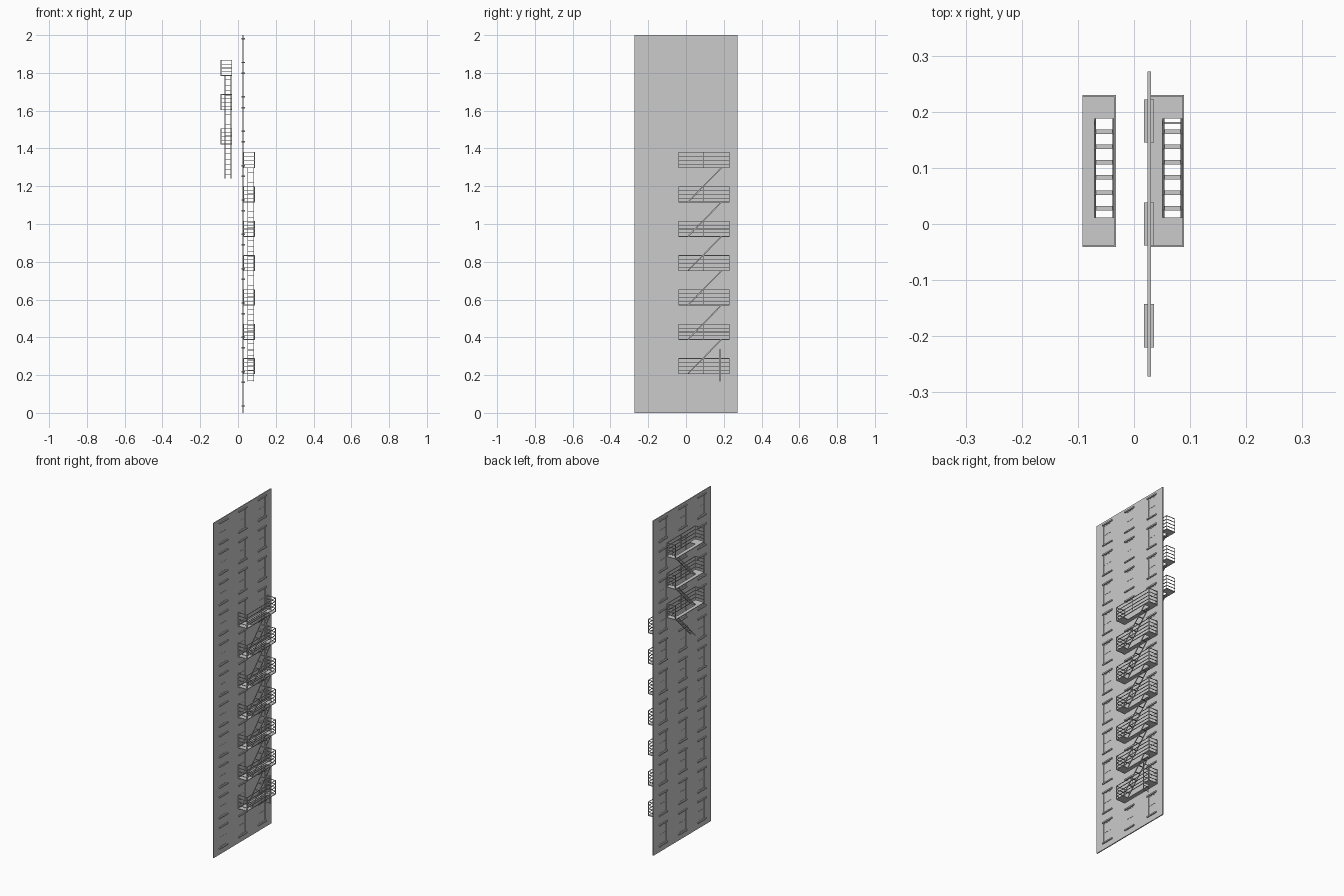
import bpy, bmesh
from math import atan2, hypot
from mathutils import Matrix, Vector

if "Cube" in bpy.data.objects:
    bpy.data.objects.remove(bpy.data.objects["Cube"])

STOREY = 2 / 11
WALL = (0.024, 0.030)
WX = sum(WALL) / 2
COLS = (-0.1815, 0.0, 0.1835)


def box(bm, x, y, z):
    """Box from (min, max) pairs."""
    size = Matrix.Diagonal((x[1] - x[0], y[1] - y[0], z[1] - z[0], 1))
    mid = Matrix.Translation(((x[0] + x[1]) / 2, (y[0] + y[1]) / 2, (z[0] + z[1]) / 2))
    bmesh.ops.create_cube(bm, size=1, matrix=mid @ size)


def slanted_bar(bm, x, a, b, depth):
    """Bar running between two (y, z) points."""
    dy, dz = b[0] - a[0], b[1] - a[1]
    m = (Matrix.Translation(((x[0] + x[1]) / 2, (a[0] + b[0]) / 2, (a[1] + b[1]) / 2))
         @ Matrix.Rotation(atan2(dz, dy), 4, 'X')
         @ Matrix.Diagonal((x[1] - x[0], hypot(dy, dz), depth, 1)))
    bmesh.ops.create_cube(bm, size=1, matrix=m)


def finish(bm, name):
    mesh = bpy.data.meshes.new(name)
    bm.to_mesh(mesh)
    bm.free()
    ob = bpy.data.objects.new(name, mesh)
    bpy.context.collection.objects.link(ob)
    return ob


# Wall: full-height piers plus spandrels leaving window openings
HALF = 0.032
SILL, HEAD = 0.040, 0.158
wall = bmesh.new()
edges = [-0.272] + [c + s * HALF for c in COLS for s in (-1, 1)] + [0.272]
for a, b in zip(edges[::2], edges[1::2]):
    box(wall, WALL, (a, b), (0, 2))
for c in COLS:
    y = (c - HALF, c + HALF)
    for k in range(12):
        low = 0 if k == 0 else (k - 1) * STOREY + HEAD
        high = 2 if k == 11 else k * STOREY + SILL
        box(wall, WALL, y, (low, high))
finish(wall, "wall")

# Windows: recessed pane, sash bars, sill and lintel on both faces
panes, sashes, ledges = bmesh.new(), bmesh.new(), bmesh.new()
for c in COLS:
    for k in range(11):
        z0, z1 = k * STOREY + SILL, k * STOREY + HEAD
        y0, y1 = c - HALF, c + HALF
        zm = (z0 + z1) / 2
        box(panes, (WX - 0.0008, WX + 0.0008), (y0, y1), (z0, z1))
        sx = (WX - 0.002, WX + 0.002)
        for y in ((y0, y0 + 0.004), (y1 - 0.004, y1)):
            box(sashes, sx, y, (z0, z1))
        for z in ((z0, z0 + 0.004), (zm - 0.002, zm + 0.002), (z1 - 0.004, z1)):
            box(sashes, sx, (y0 + 0.004, y1 - 0.004), z)
        for z in ((z0 - 0.007, z0), (z1, z1 + 0.008)):
            box(ledges, (WX - 0.009, WX + 0.009), (c - 0.0385, c + 0.0385), z)
finish(panes, "window_panes")
finish(sashes, "window_sashes")
finish(ledges, "sills_and_lintels")

# Fire escape measurements, relative to the platform's inner edge and floor
PX, PY = (0.0, 0.059), (-0.041, 0.230)
HX, HY = (0.021, 0.056), (0.012, 0.188)
T, BAR = 0.004, 0.003


def platform_mesh():
    bm = bmesh.new()
    # floor plate around the stair opening
    box(bm, PX, (PY[0], HY[0]), (0, T))
    box(bm, PX, (HY[1], PY[1]), (0, T))
    box(bm, (PX[0], HX[0]), HY, (0, T))
    box(bm, (HX[1], PX[1]), HY, (0, T))
    # rails on the outer side and both ends
    for i in range(1, 5):
        z = (i * 0.0207 - BAR / 2, i * 0.0207 + BAR / 2)
        box(bm, (PX[1] - BAR, PX[1]), PY, z)
        box(bm, PX, (PY[0], PY[0] + BAR), z)
        box(bm, PX, (PY[1] - BAR, PY[1]), z)
    # posts
    for y in (PY[0], 0.093, PY[1] - BAR):
        box(bm, (PX[1] - BAR, PX[1]), (y, y + BAR), (0, 0.084))
    for y in (PY[0], PY[1] - BAR):
        box(bm, (PX[0], PX[0] + BAR), (y, y + BAR), (0, 0.084))
    return bm


def stair_mesh():
    """Flight hanging down from a platform at z = 0."""
    bm = bmesh.new()
    lo, hi = (HY[0], -STOREY + 0.004), (HY[1], 0.002)
    for x in ((HX[0], HX[0] + 0.003), (HX[1] - 0.003, HX[1])):
        slanted_bar(bm, x, lo, hi, 0.006)
    for i in range(6):
        t = (i + 0.6) / 6.45
        y = lo[0] + t * (hi[0] - lo[0])
        z = lo[1] + t * (hi[1] - lo[1])
        box(bm, HX, (y - 0.004, y + 0.004), (z - 0.001, z + 0.001))
    return bm


def ladder_mesh():
    bm = bmesh.new()
    for x in ((HX[0], HX[0] + 0.003), (HX[1] - 0.003, HX[1])):
        box(bm, x, (0.178, 0.182), (-0.040, 0.132))
    for i in range(7):
        z = -0.034 + i * 0.0265
        box(bm, HX, (0.1785, 0.1815), (z - 0.0012, z + 0.0012))
    return bm


def place(bm, name, x, z):
    finish(bm, name).location = Vector((x, 0, z))


# Right fire escape: seven platforms, drop ladder on the lowest
for k in range(7):
    z = 0.205 + k * STOREY
    place(platform_mesh(), f"right_platform_{k + 1}", 0.030, z)
    if k == 0:
        place(ladder_mesh(), "drop_ladder", 0.030, z)
    else:
        place(stair_mesh(), f"right_stair_{k}", 0.030, z)

# Left fire escape: three platforms, each with a flight below
for k in range(3):
    z = 1.421 + k * STOREY
    place(platform_mesh(), f"left_platform_{k + 1}", -0.0915, z)
    place(stair_mesh(), f"left_stair_{k + 1}", -0.0915, z)
